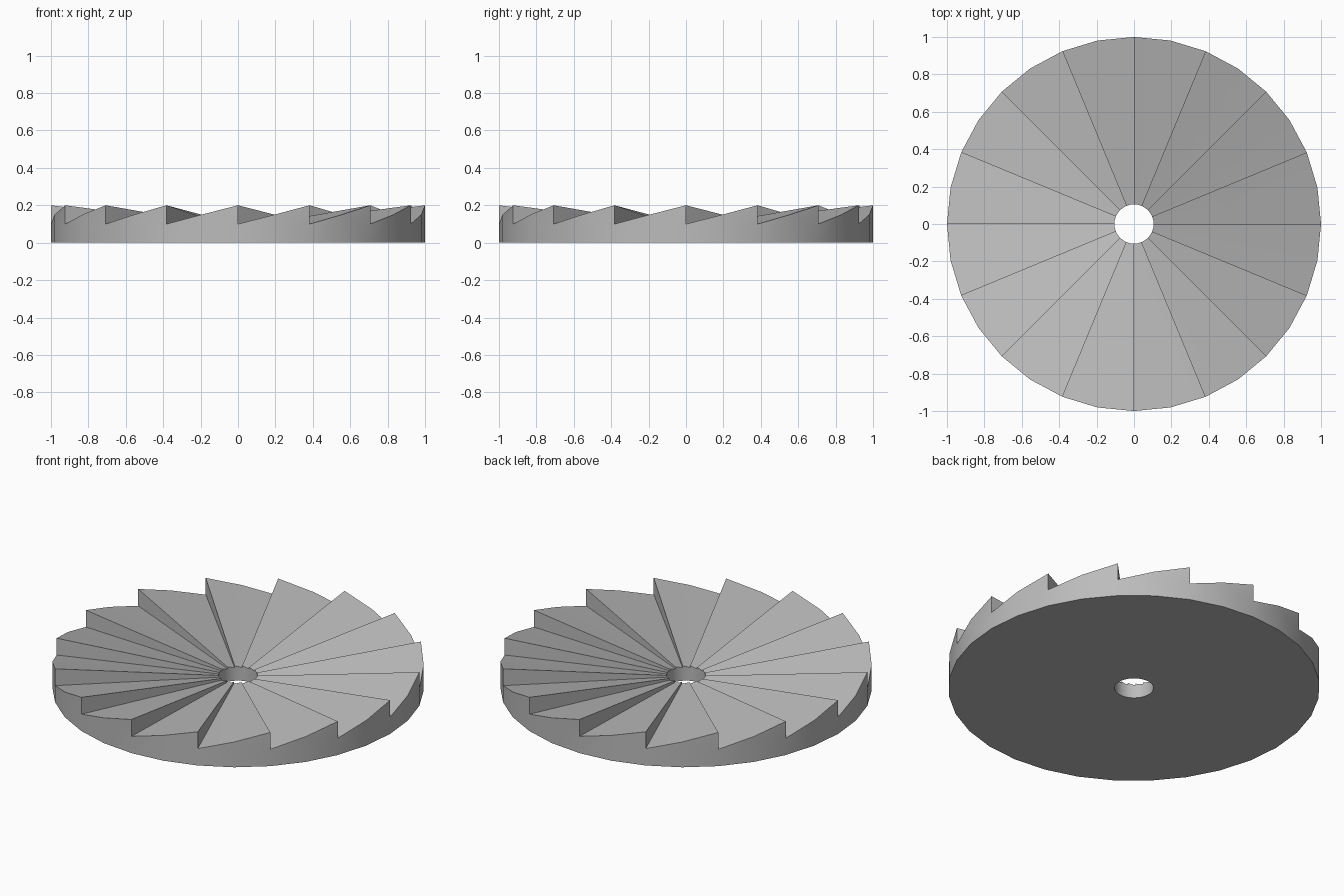
import bpy, bmesh, math

cube = bpy.data.objects.get("Cube")
if cube:
    bpy.data.objects.remove(cube, do_unlink=True)

TEETH = 16
RIM, BORE = 1.0, 0.105
LOW, HIGH = 0.10, 0.20      # tooth root and tip at the rim
APEX = 0.075                # height all tooth faces converge to on the axis
STEP = math.tau / TEETH

steel = bpy.data.materials.new("plain grey")
steel.use_nodes = True
steel.diffuse_color = (0.5, 0.5, 0.5, 1)
steel.node_tree.nodes["Principled BSDF"].inputs["Base Color"].default_value = (0.5, 0.5, 0.5, 1)

bm = bmesh.new()


def spoke(angle, radius, rim_heights):
    """A bottom vertex, then one vertex on the tapering tooth for each rim height."""
    x, y = radius * math.cos(angle), radius * math.sin(angle)
    heights = [0] + [APEX + (h - APEX) * radius for h in rim_heights]
    return [bm.verts.new((x, y, z)) for z in heights]


# Rim and bore vertices: stepped at each tooth boundary, single halfway along
rings = []
for radius in (RIM, BORE):
    steps = [spoke(i * STEP, radius, (LOW, HIGH)) for i in range(TEETH)]
    mids = [spoke((i + 0.5) * STEP, radius, ((LOW + HIGH) / 2,)) for i in range(TEETH)]
    rings.append((steps, mids))

# Saw-shaped teeth, each a ramp in two halves followed by an upright wall
for i in range(TEETH):
    ends = []
    for steps, mids in rings:
        (b0, low0, _), (bm_, mid), (b1, low1, high1) = steps[i], mids[i], steps[(i + 1) % TEETH]
        bm.faces.new((b0, bm_, mid, low0))
        bm.faces.new((bm_, b1, low1, high1, mid))
        ends.append((b0, bm_, b1, low0, mid, low1, high1))
    o, n = ends
    for a, b in ((0, 1), (1, 2), (3, 4), (4, 6), (6, 5)):
        bm.faces.new((o[a], o[b], n[b], n[a]))

bmesh.ops.recalc_face_normals(bm, faces=bm.faces)
mesh = bpy.data.meshes.new("toothed_disc")
bm.to_mesh(mesh)
bm.free()
mesh.materials.append(steel)

disc = bpy.data.objects.new("toothed_disc", mesh)
bpy.context.collection.objects.link(disc)
bpy.ops.object.select_all(action="DESELECT")
disc.select_set(True)
bpy.context.view_layer.objects.active = disc
bpy.ops.object.shade_smooth_by_angle(angle=math.radians(30))
